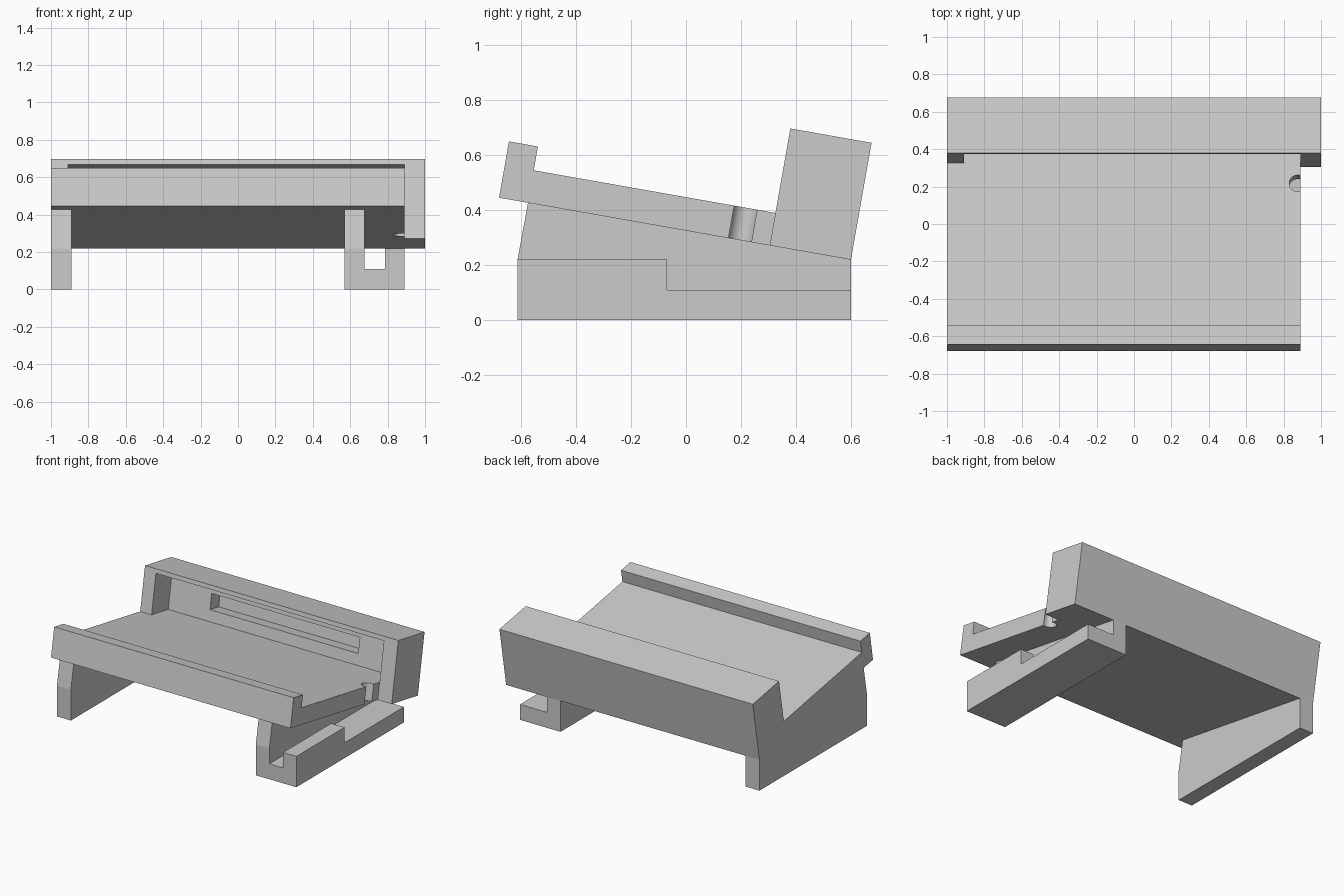
import bpy, bmesh
from math import sin, cos, tan, radians
from mathutils import Vector

cube = bpy.data.objects.get("Cube")
if cube:
    bpy.data.objects.remove(cube, do_unlink=True)

SLOPE = radians(10)
BACK_Y, BACK_Z = 0.60, 0.22   # rear lower edge of the tilted tray
LEFT, TRAY_RIGHT, RIGHT = -1.0, 0.89, 1.0

grey = bpy.data.materials.new("plain grey")
grey.use_nodes = True
grey.diffuse_color = (0.6, 0.6, 0.6, 1)
grey.node_tree.nodes["Principled BSDF"].inputs["Base Color"].default_value = (0.6, 0.6, 0.6, 1)


def tilt(u, v):
    """Tray coordinates (forward along slope, up from underside) to y, z."""
    return (BACK_Y - u * cos(SLOPE) + v * sin(SLOPE),
            BACK_Z + u * sin(SLOPE) + v * cos(SLOPE))


def underside(y):
    return BACK_Z + (BACK_Y - y) * tan(SLOPE)


def extrude(name, profile, x0, x1):
    """Extrude a y-z profile along x."""
    bm = bmesh.new()
    face = bm.faces.new([bm.verts.new((x0, y, z)) for y, z in profile])
    new = bmesh.ops.extrude_face_region(bm, geom=[face])["geom"]
    verts = [g for g in new if isinstance(g, bmesh.types.BMVert)]
    bmesh.ops.translate(bm, verts=verts, vec=(x1 - x0, 0, 0))
    bmesh.ops.recalc_face_normals(bm, faces=bm.faces)
    mesh = bpy.data.meshes.new(name)
    bm.to_mesh(mesh)
    bm.free()
    obj = bpy.data.objects.new(name, mesh)
    obj.data.materials.append(grey)
    bpy.context.collection.objects.link(obj)
    return obj


def tilted_box(name, x0, x1, u0, u1, v0, v1):
    return extrude(name, [tilt(u0, v0), tilt(u1, v0), tilt(u1, v1), tilt(u0, v1)], x0, x1)


def cut(target, cutter):
    mod = target.modifiers.new("cut", "BOOLEAN")
    mod.operation, mod.solver, mod.object = "DIFFERENCE", "EXACT", cutter
    bpy.context.view_layer.objects.active = target
    bpy.ops.object.modifier_apply(modifier=mod.name)
    bpy.data.objects.remove(cutter, do_unlink=True)


# Sloped tray with a raised front lip
tray = extrude("tray", [tilt(u, v) for u, v in (
    (0.30, 0), (1.30, 0), (1.30, 0.208), (1.193, 0.208), (1.193, 0.12), (0.30, 0.12))],
    LEFT, TRAY_RIGHT)

# Round notch in the tray's edge
y, z = tilt(0.41, 0.06)
bpy.ops.mesh.primitive_cylinder_add(vertices=40, radius=0.045, depth=0.4,
                                    location=(0.875, y, z), rotation=(-SLOPE, 0, 0))
notch = bpy.context.object
notch.hide_render = True
cut(tray, notch)

# Back block with a wide pocket and a narrow slot behind it
block = tilted_box("back_block", LEFT, RIGHT, 0, 0.30, 0, 0.432)
cut(block, tilted_box("pocket_cutter", -0.91, TRAY_RIGHT, 0.11, 0.4, 0.12, 0.402))
cut(block, tilted_box("slot_cutter", -0.59, 0.58, 0.01, 0.2, 0.20, 0.31))

# Two full-height legs that meet the sloped underside
leg_profile = [(-0.613, 0), (BACK_Y, 0), (BACK_Y, BACK_Z),
               (-0.575, underside(-0.575)), (-0.613, 0.22)]
extrude("right_leg", leg_profile, LEFT, -0.89)
extrude("left_leg", leg_profile, 0.57, 0.677)

# Channel floor and stepped outer wall beside the left leg
channel = [(-0.613, 0), (BACK_Y, 0), (BACK_Y, 0.11), (-0.613, 0.11)]
extrude("channel_floor", channel, 0.677, 0.785)
wall = [(-0.613, 0), (BACK_Y, 0), (BACK_Y, 0.11), (-0.07, 0.11), (-0.07, 0.22), (-0.613, 0.22)]
extrude("channel_wall", wall, 0.785, TRAY_RIGHT)

# Smooth only the curved notch
bpy.ops.object.select_all(action="DESELECT")
tray.select_set(True)
bpy.context.view_layer.objects.active = tray
bpy.ops.object.shade_smooth_by_angle(angle=radians(30))
